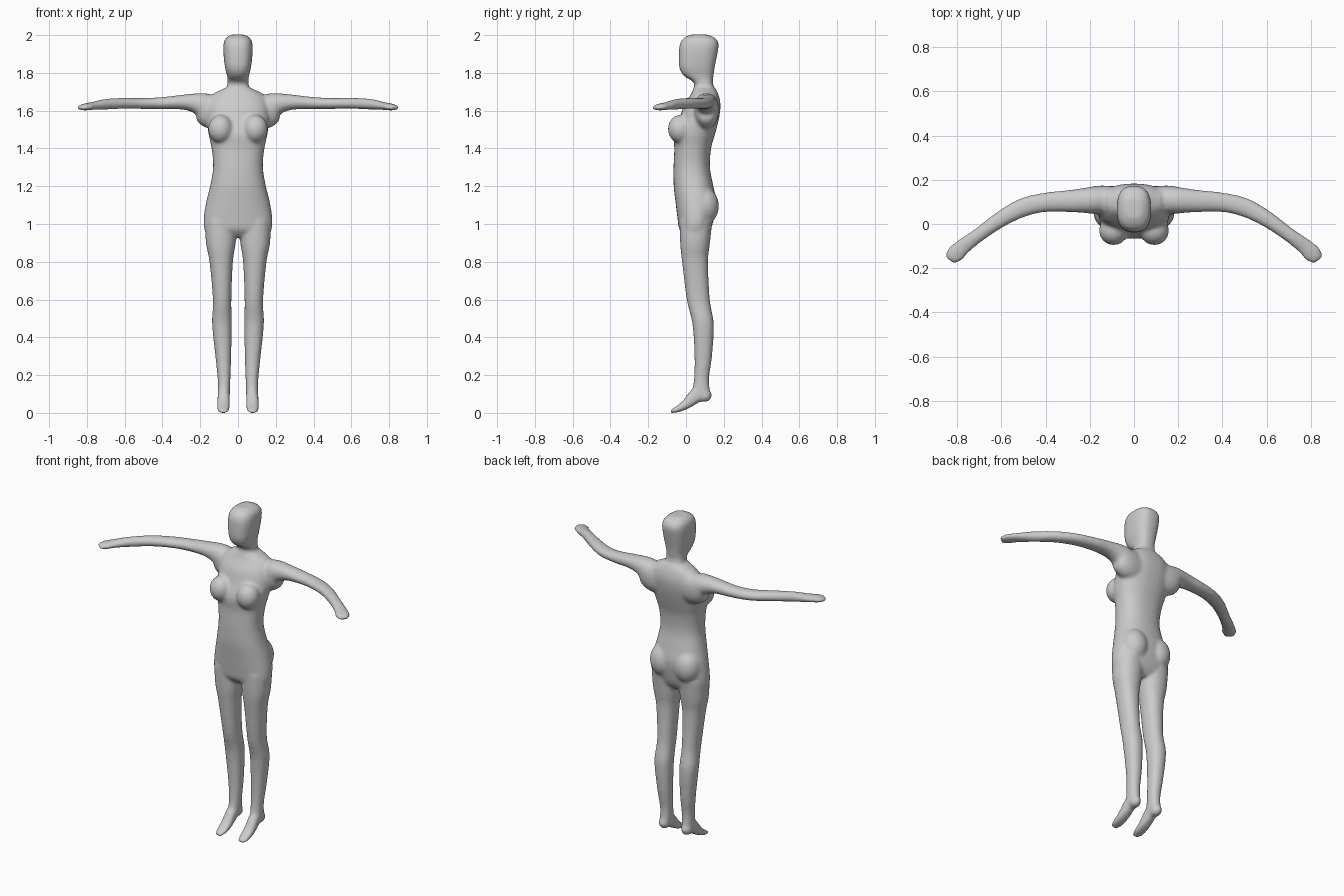
import bpy, bmesh, math
from mathutils import Vector, Matrix

bm = bmesh.new()


def smooth_rows(rows, steps=5):
    """Catmull-Rom interpolation of a table of sections."""
    out = []
    for i in range(len(rows) - 1):
        a, b, c, d = (rows[max(0, min(len(rows) - 1, i + k))] for k in (-1, 0, 1, 2))
        for s in range(steps):
            t = s / steps
            out.append([0.5 * (2*q + (r - p)*t + (2*p - 5*q + 4*r - u)*t*t + (3*q - p - 3*r + u)*t**3)
                        for p, q, r, u in zip(a, b, c, d)])
    return out + [list(rows[-1])]


def skin(rings):
    """Closed tube through rings of points."""
    vs = [[bm.verts.new(p) for p in ring] for ring in rings]
    n = len(vs[0])
    for a, b in zip(vs, vs[1:]):
        for i in range(n):
            bm.faces.new((a[i], a[(i+1) % n], b[(i+1) % n], b[i]))
    bm.faces.new(vs[0][::-1])
    bm.faces.new(vs[-1])


def ring(c, u, v, e, n=32):
    """Superellipse with half-axis vectors u and v."""
    pw = lambda q: math.copysign(abs(q) ** (2 / e), q)
    return [c + u * pw(math.cos(2*math.pi*i/n)) + v * pw(math.sin(2*math.pi*i/n)) for i in range(n)]


def column(rows, e=2.3):
    """Upright loft, rows: z, centre x, half width, front y, back y."""
    skin([ring(Vector((x, (f + b)/2, z)), Vector((w, 0, 0)), Vector((0, (b - f)/2, 0)), e)
          for z, x, w, f, b in smooth_rows(rows)])


def limb(rows, ref, e=2.1):
    """Loft along a path, rows: x, y, z, half size along ref, half size across."""
    rows = smooth_rows(rows)
    pts = [Vector(r[:3]) for r in rows]
    rings = []
    for i, r in enumerate(rows):
        t = (pts[min(i+1, len(pts)-1)] - pts[max(i-1, 0)]).normalized()
        u = (ref - t * ref.dot(t)).normalized()
        rings.append(ring(pts[i], u * r[3], t.cross(u) * r[4], e))
    skin(rings)


def ball(c, r):
    bmesh.ops.create_uvsphere(bm, u_segments=32, v_segments=20, radius=1,
                              matrix=Matrix.Translation(c) @ Matrix.Diagonal((*r, 1)))


# torso
column([(0.93, 0, 0.15, 0.0, 0.10), (0.97, 0, 0.178, -0.035, 0.13), (1.03, 0, 0.182, -0.045, 0.148),
        (1.12, 0, 0.168, -0.056, 0.16), (1.2, 0, 0.148, -0.065, 0.145), (1.3, 0, 0.132, -0.066, 0.127),
        (1.4, 0, 0.14, -0.062, 0.133), (1.48, 0, 0.157, -0.066, 0.155), (1.56, 0, 0.165, -0.035, 0.175),
        (1.63, 0, 0.16, -0.01, 0.183), (1.685, 0, 0.13, 0.025, 0.172), (1.72, 0, 0.07, 0.04, 0.155)])
# neck and head
column([(1.66, 0, 0.075, 0.03, 0.165), (1.71, 0, 0.062, 0.042, 0.152), (1.75, 0, 0.055, 0.04, 0.142),
        (1.785, 0, 0.058, -0.012, 0.146), (1.83, 0, 0.069, -0.036, 0.152), (1.9, 0, 0.077, -0.038, 0.166),
        (1.95, 0, 0.077, -0.033, 0.173), (1.982, 0, 0.066, -0.015, 0.158), (2.003, 0, 0.035, 0.025, 0.115)], 2.6)

for s in (1, -1):
    # leg
    column([(1.02, s*.09, 0.085, -0.035, 0.14), (0.9, s*.091, 0.079, -0.031, 0.127),
            (0.8, s*.089, 0.062, -0.021, 0.117), (0.6, s*.084, 0.049, 0.004, 0.126),
            (0.47, s*.085, 0.052, 0.034, 0.147), (0.3, s*.078, 0.042, 0.045, 0.138),
            (0.18, s*.074, 0.034, 0.042, 0.122), (0.1, s*.075, 0.033, 0.03, 0.13)], 2.2)
    # heel and foot
    ball((s*.076, 0.096, 0.092), (0.033, 0.041, 0.036))
    limb([(s*.075, 0.085, 0.12, 0.031, 0.04), (s*.076, 0.045, 0.085, 0.032, 0.038),
          (s*.077, 0.0, 0.045, 0.034, 0.026), (s*.078, -0.045, 0.02, 0.033, 0.017),
          (s*.078, -0.083, 0.006, 0.022, 0.008)], Vector((1, 0, 0)), 2.4)
    # arm and hand
    limb([(s*.09, .1, 1.60, .1, .07), (s*.15, .108, 1.605, .096, .066), (s*.2, .107, 1.634, .062, .06),
          (s*.28, .104, 1.645, .041, .051), (s*.4, .098, 1.64, .032, .044), (s*.5, .075, 1.638, .029, .043),
          (s*.6, .023, 1.639, .029, .037), (s*.7, -.048, 1.634, .028, .032), (s*.77, -.1, 1.625, .021, .037),
          (s*.81, -.138, 1.619, .018, .041), (s*.833, -.165, 1.615, .012, .025)], Vector((0, 0, 1)))
    # chest and hips
    ball((s*.092, -0.03, 1.503), (0.066, 0.066, 0.075))
    ball((s*.082, 0.095, 1.095), (0.08, 0.079, 0.1))

bmesh.ops.recalc_face_normals(bm, faces=bm.faces)
mesh = bpy.data.meshes.new("body")
bm.to_mesh(mesh)
bm.free()
body = bpy.data.objects.new("body", mesh)
bpy.context.collection.objects.link(body)

# fuse the overlapping parts into one soft skin
rm = body.modifiers.new("fuse", 'REMESH')
rm.mode = 'VOXEL'
rm.voxel_size = 0.008
rm.use_smooth_shade = True
sm = body.modifiers.new("soften", 'SMOOTH')
sm.factor = 0.5
sm.iterations = 12
